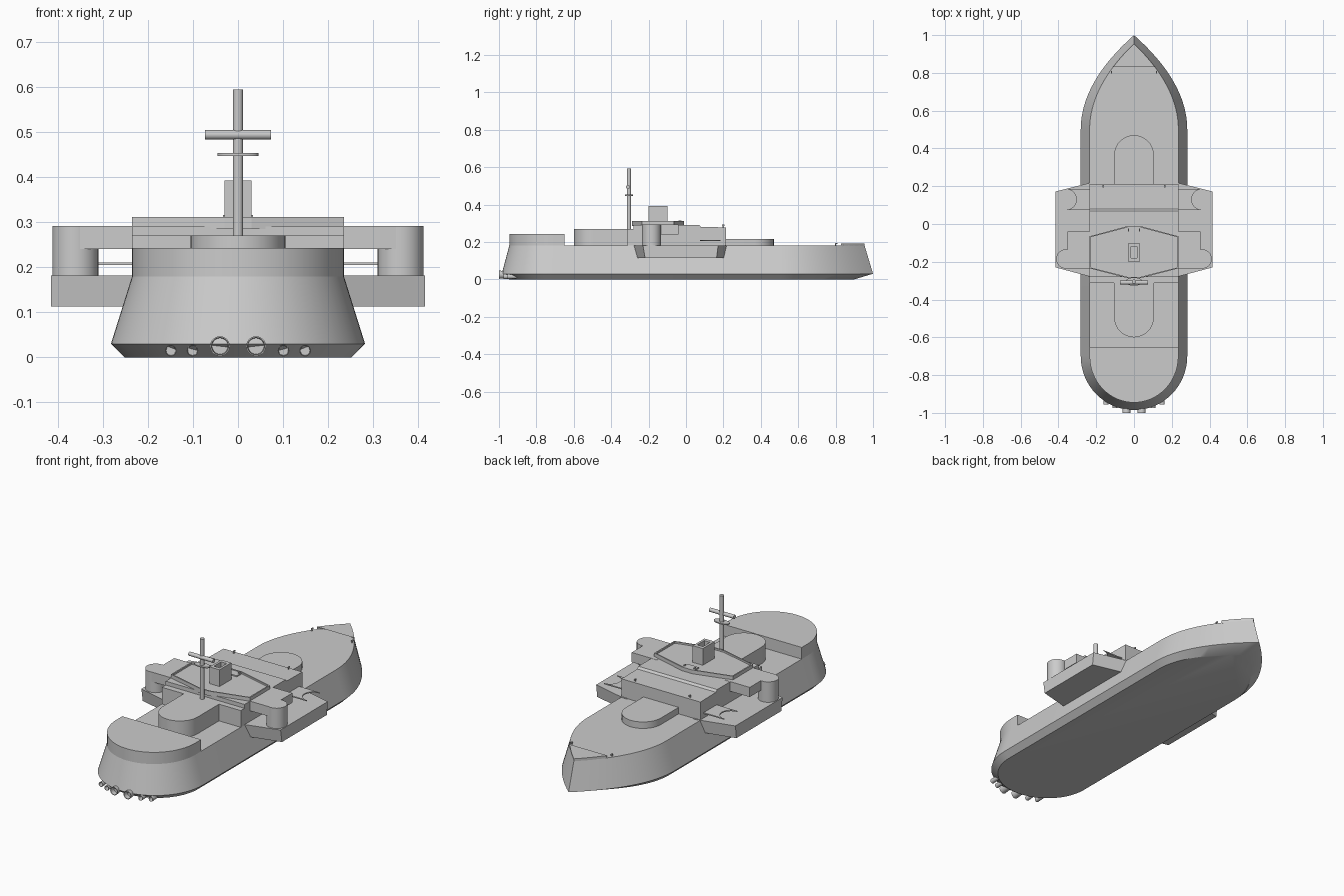
import bpy, bmesh, math

if "Cube" in bpy.data.objects:
    bpy.data.objects.remove(bpy.data.objects["Cube"])


def loft(name, rings, smooth=False):
    """Skin a stack of equal-length point rings and cap both ends."""
    bm = bmesh.new()
    vs = [[bm.verts.new(p) for p in r] for r in rings]
    n = len(vs[0])
    for a, b in zip(vs, vs[1:]):
        for i in range(n):
            j = (i + 1) % n
            bm.faces.new((a[i], a[j], b[j], b[i]))
    bm.faces.new(vs[0][::-1])
    bm.faces.new(vs[-1])
    bmesh.ops.recalc_face_normals(bm, faces=bm.faces)
    me = bpy.data.meshes.new(name)
    bm.to_mesh(me)
    bm.free()
    ob = bpy.data.objects.new(name, me)
    bpy.context.collection.objects.link(ob)
    if smooth:
        bpy.ops.object.select_all(action='DESELECT')
        ob.select_set(True)
        bpy.context.view_layer.objects.active = ob
        bpy.ops.object.shade_smooth_by_angle(angle=math.radians(30))
    return ob


def at(pts, z):
    return [(x, y, z) for x, y in pts]


def prism(name, pts, z0, z1, smooth=False):
    return loft(name, [at(pts, z0), at(pts, z1)], smooth)


def both(name, make):
    for side, s in (("left", -1), ("right", 1)):
        make(name + "_" + side, s)


def rect(x0, x1, y0, y1):
    return [(x0, y0), (x1, y0), (x1, y1), (x0, y1)]


def arc(cx, cy, rx, ry, a0, a1, n=16):
    angs = [math.radians(a0 + (a1 - a0) * i / n) for i in range(n + 1)]
    return [(cx + rx * math.cos(a), cy + ry * math.sin(a)) for a in angs]


def circle(cx, cy, r, n=24):
    return arc(cx, cy, r, r, 0, 360, n)[:-1]


def bow(w, y1, ya=0.5, n=16):
    """Pointed bow edge from right side round to left side, starting at ya."""
    half = []
    for i in range(n + 1):
        y = ya + (y1 - ya) * i / n
        half.append((w * (1 - ((y - 0.5) / (y1 - 0.5)) ** 2), y))
    return half + [(-x, y) for x, y in half[-2::-1]]


def stern(w, ys, yc=-0.70):
    return arc(0, yc, w, yc - ys, 180, 360, 32)


def outline(w, y1, ys):
    return bow(w, y1) + stern(w, ys)


def mirror(pts, s):
    return [(s * x, y) for x, y in pts]


# Hull: chine at the waterline, sides leaning in to the deck
loft("hull", [at(outline(0.252, 0.90, -0.945), 0), at(outline(0.282, 1.0, -0.985), 0.03),
              at(outline(0.235, 0.955, -0.945), 0.18)], True)

# Raised stern and bow decks
prism("stern_deck", stern(0.235, -0.945) + [(0.235, -0.65), (-0.235, -0.65)], 0.175, 0.243, True)
b = bow(0.235, 0.955, 0.83)
prism("bow_deck", b + arc(0, 0.83, b[0][0], 0.03, 180, 0)[1:-1], 0.175, 0.193, True)

# Rounded deckhouses fore and aft
prism("aft_deckhouse", arc(0, -0.495, 0.105, 0.105, 180, 360) + [(0.105, -0.25), (-0.105, -0.25)],
      0.17, 0.27, True)
prism("fore_deckhouse", arc(0, 0.365, 0.105, 0.105, 0, 180) + [(-0.105, 0.18), (0.105, 0.18)],
      0.17, 0.215, True)

# Main superstructure from a side profile
side = [(-0.28, 0.17), (0.213, 0.17), (0.213, 0.278), (0.08, 0.28), (0.07, 0.291), (-0.28, 0.291)]
loft("superstructure", [[(x, y, z) for y, z in side] for x in (-0.235, 0.235)])
prism("aft_step", rect(-0.235, 0.235, -0.312, -0.27), 0.17, 0.27)


# Side sponsons, bridge wings with round towers, notched gallery plates
def sponson(name, s):
    top = [(0.2, -0.285), (0.235, -0.278), (0.415, -0.23), (0.415, 0.172), (0.235, 0.217), (0.2, 0.22)]
    low = [(x, y * 0.95) for x, y in top]
    loft(name, [at(mirror(low, s), 0.113), at(mirror(top, s), 0.182)])


def wing(name, s):
    pts = [(0.2, -0.235)] + arc(0.362, -0.185, 0.05, 0.05, -90, 90) + \
          [(0.352, -0.135), (0.352, -0.04), (0.2, -0.04)]
    prism(name, mirror(pts, s), 0.24, 0.292, True)


def tower(name, s):
    prism(name, circle(s * 0.361, -0.185, 0.051, 32), 0.178, 0.2915, True)


def gallery(name, s):
    pts = [(0.2, 0.075)] + arc(0.36, 0.13, 0.055, 0.055, 270, 90) + [(0.2, 0.185)]
    prism(name, mirror(pts, s), 0.205, 0.211)


both("sponson", sponson)
both("bridge_wing", wing)
both("wing_tower", tower)
both("gallery_plate", gallery)

# Upper platform: shallow tray with a thin rim
deck = [(-0.235, -0.235), (-0.03, -0.288), (0.03, -0.288), (0.235, -0.235),
        (0.235, -0.065), (0.03, -0.01), (-0.03, -0.01), (-0.235, -0.065)]
inner = [(x * 0.97, -0.149 + (y + 0.149) * 0.95) for x, y in deck]
loft("upper_platform", [at(deck, 0.285), at(deck, 0.311), at(inner, 0.311), at(inner, 0.302)])
prism("platform_lookout", rect(-0.035, 0.035, -0.06, -0.012), 0.30, 0.308)

# Funnel, hollow at the top
f = rect(-0.03, 0.03, -0.2, -0.1)
fi = rect(-0.017, 0.017, -0.18, -0.12)
loft("funnel", [at(f, 0.30), at(f, 0.392), at(fi, 0.392), at(fi, 0.33)])

# Mast with lookout disc and crossbar
MY = -0.305
prism("mast", circle(0, MY, 0.0115, 16), 0.26, 0.594, True)
prism("mast_disc", arc(0, MY, 0.045, 0.022, 0, 360, 24)[:-1], 0.447, 0.453, True)
loft("mast_crossbar", [[(x, y, z) for y, z in circle(MY - 0.005, 0.494, 0.0105, 16)]
                       for x in (-0.073, 0.073)], True)


# Hollow exhaust pipes at the stern
def pipe(name, x, z, r, y0, y1):
    rings = ((r * 0.7, y1), (r, y0), (r * 0.87, y0), (r * 0.8, y0 + 0.025))
    loft(name, [[(px, y, pz) for px, pz in circle(x, z, q, 20)] for q, y in rings], True)


for x, z, r, y0, y1 in ((0.04, 0.025, 0.022, -1.0, -0.92), (0.101, 0.015, 0.013, -0.975, -0.89),
                        (0.149, 0.015, 0.013, -0.955, -0.87)):
    both("exhaust_pipe", lambda name, s: pipe(name, s * x, z, r, y0, y1))

# Small deck posts with a forward nub
for x, y, z in ((0.12, 0.80, 0.178), (0.163, 0.197, 0.276), (0.03, -0.035, 0.30)):
    def post(name, s):
        prism(name, circle(s * x, y, 0.003, 8), z, z + 0.012)
        prism(name + "_nub", rect(s * x - 0.003, s * x + 0.003, y - 0.004, y + 0.010), z + 0.01, z + 0.016)
    both("deck_post", post)
